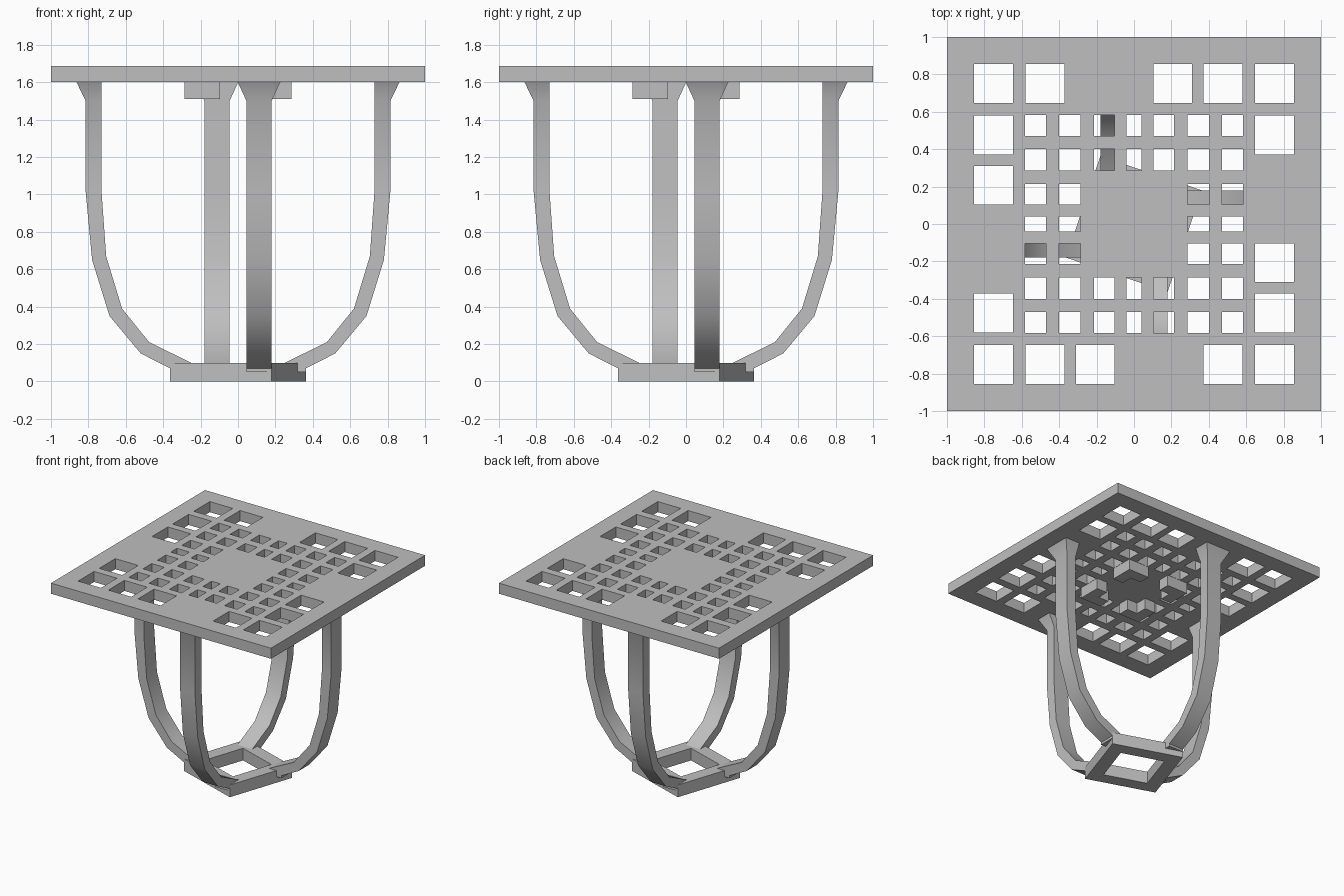
import bpy, bmesh, math
from mathutils import Matrix

old = bpy.data.objects.get("Cube")
if old:
    bpy.data.objects.remove(old, do_unlink=True)

GREY = (0.52, 0.52, 0.52, 1)
mat = bpy.data.materials.new("plain_grey")
mat.use_nodes = True
mat.diffuse_color = GREY
mat.node_tree.nodes["Principled BSDF"].inputs["Base Color"].default_value = GREY


def finish(bm, name, smooth=False):
    bmesh.ops.recalc_face_normals(bm, faces=bm.faces)
    me = bpy.data.meshes.new(name)
    bm.to_mesh(me)
    bm.free()
    me.materials.append(mat)
    ob = bpy.data.objects.new(name, me)
    bpy.context.collection.objects.link(ob)
    if smooth:
        bpy.ops.object.select_all(action="DESELECT")
        ob.select_set(True)
        bpy.context.view_layer.objects.active = ob
        bpy.ops.object.shade_smooth_by_angle(angle=math.radians(30))
    return ob


def extrude_up(bm, faces, height):
    new = bmesh.ops.extrude_face_region(bm, geom=faces)["geom"]
    verts = [v for v in new if isinstance(v, bmesh.types.BMVert)]
    bmesh.ops.translate(bm, verts=verts, vec=(0, 0, height))


def quarter_turns(ob, names):
    # rotated copies around the vertical axis
    for i, name in enumerate(names):
        copy = ob.copy()
        copy.data = ob.data.copy()
        copy.name = copy.data.name = name
        copy.data.transform(Matrix.Rotation(math.pi / 2 * (i + 1), 4, "Z"))
        bpy.context.collection.objects.link(copy)


# Lattice top: a grid of cells without the holes, extruded to a slab
small = [(-0.04, 0.04)]
for a, b in ((0.105, 0.215), (0.287, 0.4), (0.47, 0.583)):
    small += [(a, b), (-b, -a)]
OUT, MID, NEAR = (0.647, 0.855), (0.372, 0.58), (0.105, 0.31)


def neg(r):
    return (-r[1], -r[0])


holes = [(u, v) for u in small for v in small
         if max(abs(u[0]), abs(u[1]), abs(v[0]), abs(v[1])) > 0.25]
row = [(OUT, OUT), (MID, OUT), (NEAR, OUT), (neg(MID), OUT)]
for turn in range(4):
    holes += row
    row = [(v, neg(u)) for u, v in row]

cuts = sorted({-1, 1} | {c for h in holes for r in h for c in r})
bm = bmesh.new()
grid = {}


def corner(x, y):
    if (x, y) not in grid:
        grid[x, y] = bm.verts.new((x, y, 1.6))
    return grid[x, y]


for x0, x1 in zip(cuts, cuts[1:]):
    for y0, y1 in zip(cuts, cuts[1:]):
        cx, cy = (x0 + x1) / 2, (y0 + y1) / 2
        if not any(u[0] < cx < u[1] and v[0] < cy < v[1] for u, v in holes):
            bm.faces.new([corner(x0, y0), corner(x1, y0),
                          corner(x1, y1), corner(x0, y1)])
extrude_up(bm, bm.faces[:], 0.087)
finish(bm, "lattice_top")

# Corner brackets under the solid centre of the top
bm = bmesh.new()
a, m, b = 0.095, 0.19, 0.285
ell = [(a, m), (m, m), (m, a), (b, a), (b, b), (a, b)]
face = bm.faces.new([bm.verts.new((x, y, 1.51)) for x, y in ell])
extrude_up(bm, [face], 0.091)
bracket = finish(bm, "bracket_back_left")
quarter_turns(bracket, ["bracket_back_right", "bracket_front_right", "bracket_front_left"])

# Base: a turned square frame
bm = bmesh.new()
rings = []
for s in (1, 0.62):
    x, y, ring = 0.363 * s, 0.18 * s, []
    for turn in range(4):
        ring.append(bm.verts.new((x, y, 0)))
        x, y = -y, x
    rings.append(ring)
for i in range(4):
    j = (i + 1) % 4
    bm.faces.new([rings[0][i], rings[0][j], rings[1][j], rings[1][i]])
extrude_up(bm, bm.faces[:], 0.1)
finish(bm, "base_frame")

# Legs: curved bars from the frame corners, flared under the top
outer = [(0.363, 0.05), (0.363, 0.07), (0.52, 0.15), (0.687, 0.35),
         (0.78, 0.65), (0.815, 1.02), (0.815, 1.5), (0.863, 1.6)]
inner = [(0.25, 0.05), (0.25, 0.1), (0.475, 0.21), (0.62, 0.39),
         (0.705, 0.67), (0.73, 1.02), (0.73, 1.5), (0.73, 1.6)]
bm = bmesh.new()
loops = []
for (xo, zo), (xi, zi) in zip(outer, inner):
    flare = 0.046 if zo > 1.55 else 0
    y0, y1 = 0.045 - flare, 0.18 + flare
    loops.append([bm.verts.new(p) for p in
                  ((xo, y0, zo), (xo, y1, zo), (xi, y1, zi), (xi, y0, zi))])
for low, high in zip(loops, loops[1:]):
    for i in range(4):
        j = (i + 1) % 4
        bm.faces.new([low[i], low[j], high[j], high[i]])
bm.faces.new(loops[0])
bm.faces.new(loops[-1])
leg = finish(bm, "leg_left", smooth=True)
quarter_turns(leg, ["leg_back", "leg_right", "leg_front"])
